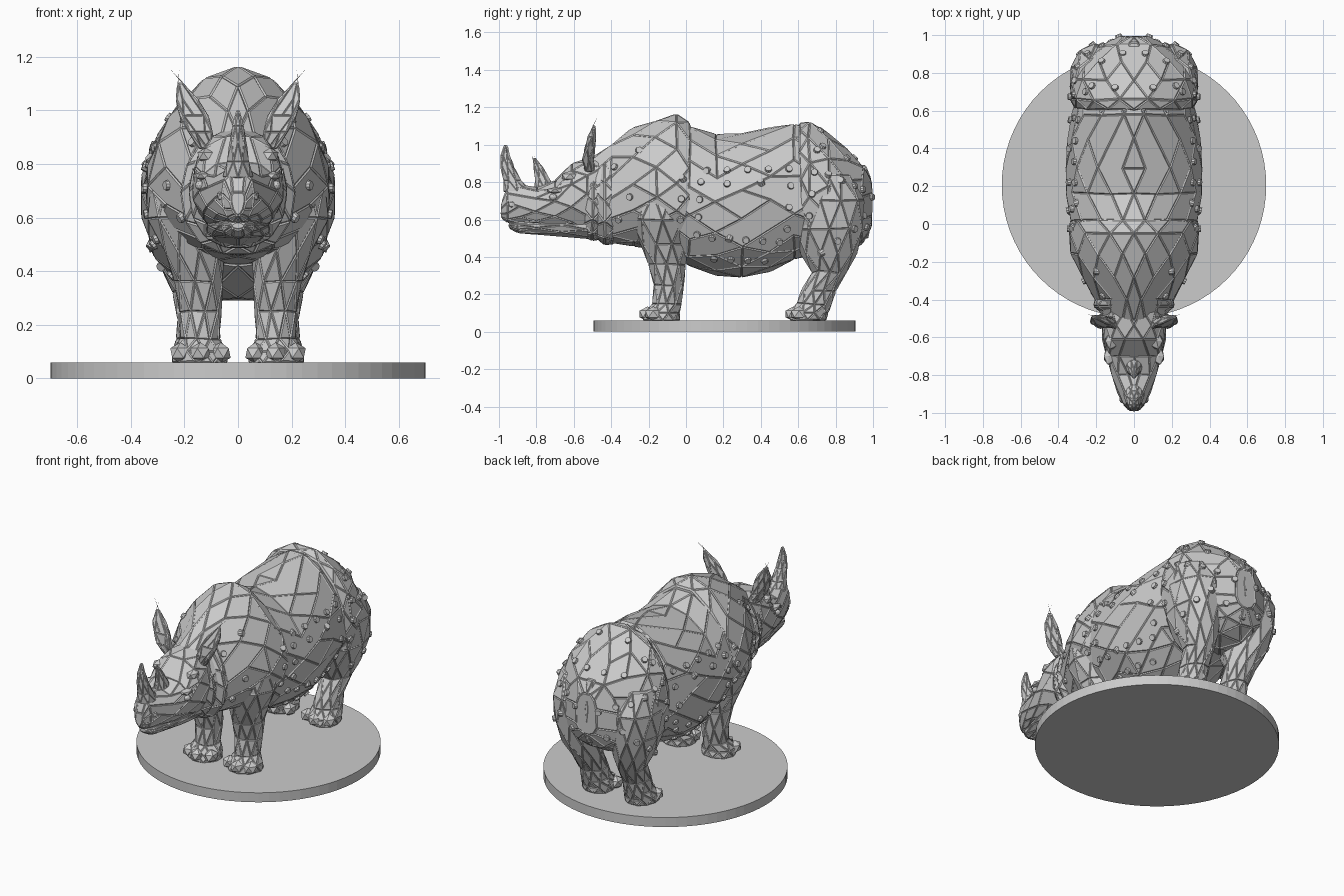
import bpy, bmesh
from math import sin, cos, pi
from mathutils import Vector, Matrix, noise
from mathutils.bvhtree import BVHTree

if "Cube" in bpy.data.objects:
    bpy.data.objects.remove(bpy.data.objects["Cube"])

surfaces = []  # ray-cast targets for the rivets


def finish(name, bm, mirror=False):
    me = bpy.data.meshes.new(name)
    bm.to_mesh(me)
    bm.free()
    ob = bpy.data.objects.new(name, me)
    bpy.context.collection.objects.link(ob)
    if mirror:
        ob.modifiers.new("Mirror", 'MIRROR')
    return ob


def spow(v, e):
    return (abs(v) ** e) * (1 if v >= 0 else -1)


def loft(name, rings, jitter=0.012, gap=0.005, mirror=False, target=False, flat=0.17):
    """Skin staggered rings into irregular flat plates with grooves between."""
    bm = bmesh.new()
    n = len(rings[0])
    rows = []
    for ring in rings:
        row = []
        for p in ring:
            p = Vector(p)
            d = noise.noise_vector(Vector((abs(p.x), p.y, p.z)) * 9.0) * jitter
            if p.x < -1e-4:
                d.x = -d.x
            elif p.x < 1e-4:
                d.x = 0
            row.append(bm.verts.new(p + d))
        rows.append(row)
    for k in range(len(rows) - 1):
        a, b = rows[k], rows[k + 1]
        for i in range(n):
            j = (i + 1) % n
            if k % 2 == 0:
                bm.faces.new((a[i], a[j], b[i]))
                bm.faces.new((a[j], b[j], b[i]))
            else:
                bm.faces.new((a[i], b[j], b[i]))
                bm.faces.new((a[i], a[j], b[j]))
    bm.faces.new(rows[0])
    bm.faces.new(rows[-1])
    bmesh.ops.recalc_face_normals(bm, faces=bm.faces[:])
    bmesh.ops.dissolve_limit(bm, angle_limit=flat, verts=bm.verts[:], edges=bm.edges[:])
    if gap:
        bmesh.ops.inset_individual(bm, faces=bm.faces[:], thickness=gap,
                                   depth=gap, use_even_offset=True)
    if target:
        surfaces.append(BVHTree.FromBMesh(bm))
    return finish(name, bm, mirror)


def body(name, secs, n=14, up=1.8, low=2.2, **kw):
    """Rings across y; each section is (y, top, bottom, half width, widest height)."""
    rings = []
    for k, (y, zt, zb, w, zc) in enumerate(secs):
        ring = []
        for i in range(n):
            a = 2 * pi * (i + 0.5 * (k % 2)) / n
            s, c = sin(a), cos(a)
            if abs(s) < 1e-9:
                s = 0
            e = 2 / (up if c >= 0 else low)
            ring.append((w * spow(s, e), y, zc + (zt - zc if c >= 0 else zc - zb) * spow(c, e)))
        rings.append(ring)
    return loft(name, rings, **kw)


def column(name, secs, n=9, dent=1.0, **kw):
    """Rings across z; each section is (z, centre x, centre y, radius x, radius y)."""
    rings = []
    for k, (z, cx, cy, rx, ry) in enumerate(secs):
        ring = []
        for i in range(n):
            a = 2 * pi * (i + 0.5 * (k % 2)) / n
            s = sin(a)
            ring.append((cx + rx * cos(a), cy + ry * s * (dent if s < -0.5 else 1), z))
        rings.append(ring)
    return loft(name, rings, **kw)


def blobs(name, items, level=1):
    bm = bmesh.new()
    for loc, size in items:
        bmesh.ops.create_icosphere(bm, subdivisions=level, radius=1,
                                   matrix=Matrix.Translation(loc) @ Matrix.Diagonal((*size, 1)))
    return finish(name, bm, True)


# Round base
bm = bmesh.new()
bmesh.ops.create_cone(bm, cap_ends=True, segments=72, radius1=0.7, radius2=0.7, depth=0.06,
                      matrix=Matrix.Translation((0, 0.205, 0.03)))
finish("base", bm)

# Trunk: barrel, shoulder plate, rump plate
body("barrel", [(-0.10, 1.09, .42, .30, .71), (0.02, 1.10, .345, .335, .71), (.16, 1.05, .305, .355, .70),
                (.30, 1.065, .288, .365, .70), (.45, 1.09, .325, .355, .70), (.58, 1.11, .39, .33, .70),
                (.70, 1.07, .42, .29, .70)], n=16, target=True)
body("shoulder_plate", [(-.52, .91, .51, .155, .72), (-.40, 1.0, .475, .20, .72), (-.28, 1.09, .46, .275, .72),
                        (-.16, 1.14, .44, .33, .72), (-.05, 1.16, .42, .345, .72), (.02, 1.125, .44, .335, .72)],
     up=1.7, target=True)
body("rump_plate", [(.61, 1.115, .44, .315, .72), (.66, 1.125, .42, .335, .72), (.76, 1.06, .40, .335, .70),
                    (.86, .98, .42, .285, .68), (.94, .90, .47, .20, .66), (.985, .82, .56, .08, .68)],
     up=2.0, target=True)

# Skin folds round the neck
body("neck_fold", [(-.475, .90, .50, .17, .70), (-.435, .95, .46, .212, .70), (-.385, .96, .475, .20, .70)],
     n=14, jitter=.008)
body("throat_fold", [(-.54, .88, .51, .15, .70), (-.50, .91, .485, .185, .70), (-.46, .91, .50, .17, .70)],
     n=14, jitter=.008)

# Head and lower jaw
body("head", [(-.985, .70, .61, .025, .66), (-.955, .765, .585, .06, .66), (-.89, .785, .57, .085, .67),
              (-.80, .775, .56, .115, .68), (-.70, .81, .545, .145, .70), (-.61, .90, .53, .165, .73),
              (-.53, .92, .52, .165, .74), (-.45, .93, .52, .15, .72)], n=12, up=2.3, low=2.3,
     jitter=.010, gap=.004, target=True)
body("lower_jaw", [(-.945, .585, .555, .03, .57), (-.90, .59, .53, .06, .57), (-.80, .59, .525, .085, .57),
                   (-.66, .60, .51, .11, .57), (-.52, .60, .50, .12, .57)], n=10, jitter=.006, gap=.004)

# Horns
column("main_horn", [(.75, 0, -.90, .055, .075), (.81, 0, -.928, .04, .048), (.88, 0, -.955, .03, .036),
                     (.94, 0, -.968, .021, .025), (.998, 0, -.965, .007, .008)], n=8, jitter=.003, gap=.002)
column("small_horn", [(.75, 0, -.75, .05, .06), (.82, 0, -.77, .035, .04), (.88, 0, -.79, .02, .024),
                      (.925, 0, -.81, .006, .008)], n=8, jitter=.003, gap=.002)

# Ears, hollow at the front
column("ear", [(.86, .115, -.53, .03, .04), (.92, .14, -.535, .045, .045), (.98, .165, -.53, .052, .042),
               (1.04, .19, -.515, .042, .032), (1.10, .215, -.495, .010, .010)], n=8, dent=0.25,
       jitter=.004, gap=.003, mirror=True)

# Eyes, brows and nostrils
blobs("eye", [((.142, -.71, .72), (.018, .022, .018))], 2)
blobs("brow", [((.132, -.70, .755), (.03, .05, .018)), ((.12, -.62, .83), (.035, .05, .03))])
blobs("nostril", [((.062, -.925, .68), (.018, .028, .022))])

# Legs
column("front_leg", [(.06, .14, -.13, .10, .10), (.10, .14, -.125, .10, .095), (.145, .14, -.10, .075, .08),
                     (.25, .14, -.092, .075, .078), (.36, .145, -.105, .088, .10), (.47, .165, -.115, .11, .13),
                     (.60, .19, -.13, .14, .16), (.74, .20, -.13, .125, .14)],
       mirror=True, jitter=.010, gap=.004)
column("back_leg", [(.06, .15, .65, .095, .10), (.10, .15, .655, .095, .10), (.15, .15, .685, .08, .09),
                    (.22, .15, .71, .078, .09), (.32, .155, .765, .088, .09), (.42, .175, .765, .115, .15),
                    (.55, .20, .765, .135, .185), (.70, .205, .775, .135, .18), (.84, .20, .75, .11, .13)],
       n=10, mirror=True, jitter=.010, gap=.004, target=True)

# Toes, three to a foot
for label, y in (("front_toes", -.205), ("back_toes", .575)):
    blobs(label, [((.14 + dx, y + dy, .095), (.042, .05, .04))
                  for dx, dy in ((-.075, .03), (0, 0), (.075, .03))])

# Tail lying against the rump
column("tail", [(.50, 0, .955, .022, .018), (.60, 0, .972, .03, .02), (.72, 0, .975, .022, .02),
                (.82, 0, .96, .028, .028), (.89, 0, .93, .035, .035)], n=6, jitter=.004, gap=.003)

# Rivets set along the plate edges
rivets = bmesh.new()


def rivet(origin, direction):
    hits = [h for h in (s.ray_cast(Vector(origin), Vector(direction)) for s in surfaces) if h[0]]
    if hits:
        p, nrm, _, _ = min(hits, key=lambda h: h[3])
        m = Matrix.Translation(p) @ nrm.to_track_quat('Z', 'Y').to_matrix().to_4x4()
        bmesh.ops.create_cone(rivets, cap_ends=True, segments=10, radius1=.022, radius2=.017,
                              depth=.026, matrix=m)


def side_row(a, b, n):
    for i in range(n):
        p = Vector(a).lerp(Vector(b), i / max(n - 1, 1))
        rivet((2, p.x, p.y), (-1, 0, 0))


side_row((.11, .86), (.55, .87), 5)      # saddle seam
side_row((.08, .80), (.06, .52), 4)      # behind the shoulder
side_row((.14, .50), (.50, .48), 5)      # lower flank
side_row((.56, .78), (.54, .55), 3)      # ahead of the rump
side_row((.15, .39), (.42, .38), 4)      # belly
side_row((.22, .79), (.40, .80), 2)
side_row((-.25, .97), (-.38, .88), 2)    # shoulder
side_row((-.36, .60), (-.30, .72), 2)
side_row((-.02, .82), (-.03, .60), 3)
side_row((.70, .97), (.66, .62), 4)      # rump
side_row((.76, .84), (.90, .78), 3)
side_row((.72, .42), (.90, .55), 3)
for x, y in ((.10, .72), (.22, .73), (.06, .90), (.17, .86)):
    rivet((x, y, 2), (0, 0, -1))
for x, z in ((.08, .72), (.17, .76), (.22, .62), (.12, .56)):
    rivet((x, 2, z), (0, -1, 0))
finish("rivets", rivets, True)
